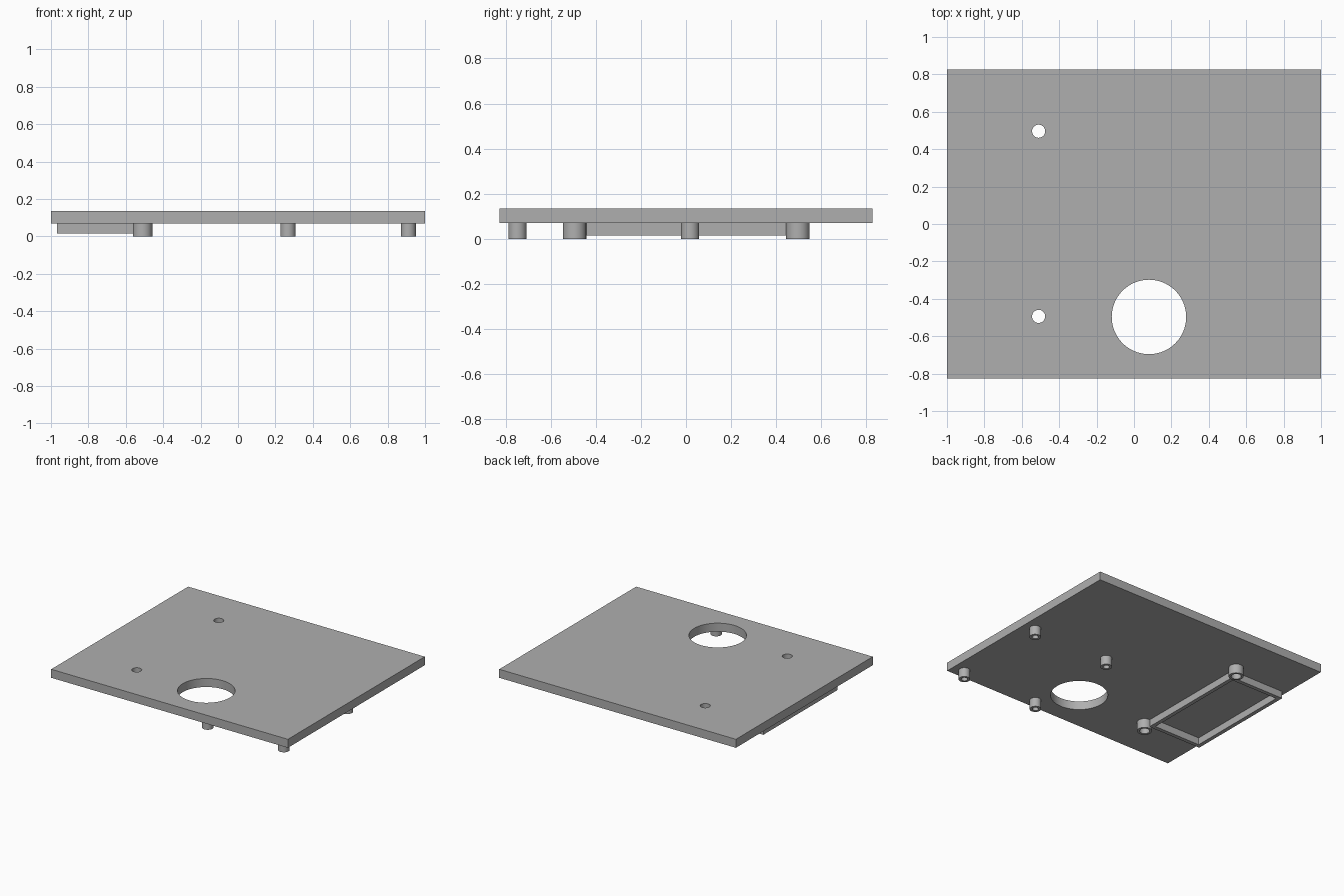
import bpy
import bmesh
import math

cube = bpy.data.objects.get("Cube")
if cube:
    bpy.data.objects.remove(cube, do_unlink=True)

# Single grey plastic
grey = bpy.data.materials.new("grey_plastic")
grey.use_nodes = True
colour = (0.43, 0.43, 0.43, 1)
grey.diffuse_color = colour
grey.node_tree.nodes["Principled BSDF"].inputs["Base Color"].default_value = colour

UNDERSIDE, TOP = 0.07, 0.135


def rectangle(x0, x1, y0, y1):
    return [(x0, y0), (x1, y0), (x1, y1), (x0, y1)]


def circle(x, y, radius, sides=48):
    angles = [math.tau * i / sides for i in range(sides)]
    return [(x + radius * math.cos(a), y + radius * math.sin(a)) for a in angles]


def extruded(name, loops, bottom, top):
    """Fill an outline (with holes) and extrude it into a solid."""
    bm = bmesh.new()
    edges = []
    for loop in loops:
        verts = [bm.verts.new((x, y, bottom)) for x, y in loop]
        edges += [bm.edges.new((v, verts[i - 1])) for i, v in enumerate(verts)]
    bmesh.ops.triangle_fill(bm, edges=edges, use_beauty=True)
    result = bmesh.ops.extrude_face_region(bm, geom=bm.faces[:], use_keep_orig=True)
    raised = [g for g in result["geom"] if isinstance(g, bmesh.types.BMVert)]
    bmesh.ops.translate(bm, verts=raised, vec=(0, 0, top - bottom))
    bmesh.ops.recalc_face_normals(bm, faces=bm.faces[:])
    mesh = bpy.data.meshes.new(name)
    bm.to_mesh(mesh)
    bm.free()
    mesh.materials.append(grey)
    obj = bpy.data.objects.new(name, mesh)
    bpy.context.collection.objects.link(obj)
    bpy.ops.object.select_all(action="DESELECT")
    obj.select_set(True)
    bpy.context.view_layer.objects.active = obj
    bpy.ops.object.shade_smooth_by_angle(angle=math.radians(30))
    return obj


screw_x, screw_ys = -0.51, (-0.494, 0.496)

# Panel with one large opening and two screw holes
extruded("panel",
         [rectangle(-1, 1, -0.826, 0.826), circle(0.08, -0.497, 0.199, 96)]
         + [circle(screw_x, y, 0.035) for y in screw_ys],
         UNDERSIDE, TOP)

# Wide bosses around the through holes
for side, y in zip(("front", "back"), screw_ys):
    extruded(f"{side}_screw_boss",
             [circle(screw_x, y, 0.052), circle(screw_x, y, 0.035)], 0, UNDERSIDE)

# Four narrow standoffs with blind holes
for row, y in (("front", -0.747), ("middle", 0.018)):
    for side, x in (("right", 0.267), ("left", 0.911)):
        extruded(f"{row}_{side}_standoff",
                 [circle(x, y, 0.04), circle(x, y, 0.022)], 0, UNDERSIDE)

# Thin rectangular frame under the panel
wall = 0.03
extruded("display_frame",
         [rectangle(-0.967, -0.515, -0.448, 0.448),
          rectangle(-0.967 + wall, -0.515 - wall, -0.448 + wall, 0.448 - wall)],
         0.016, UNDERSIDE)
